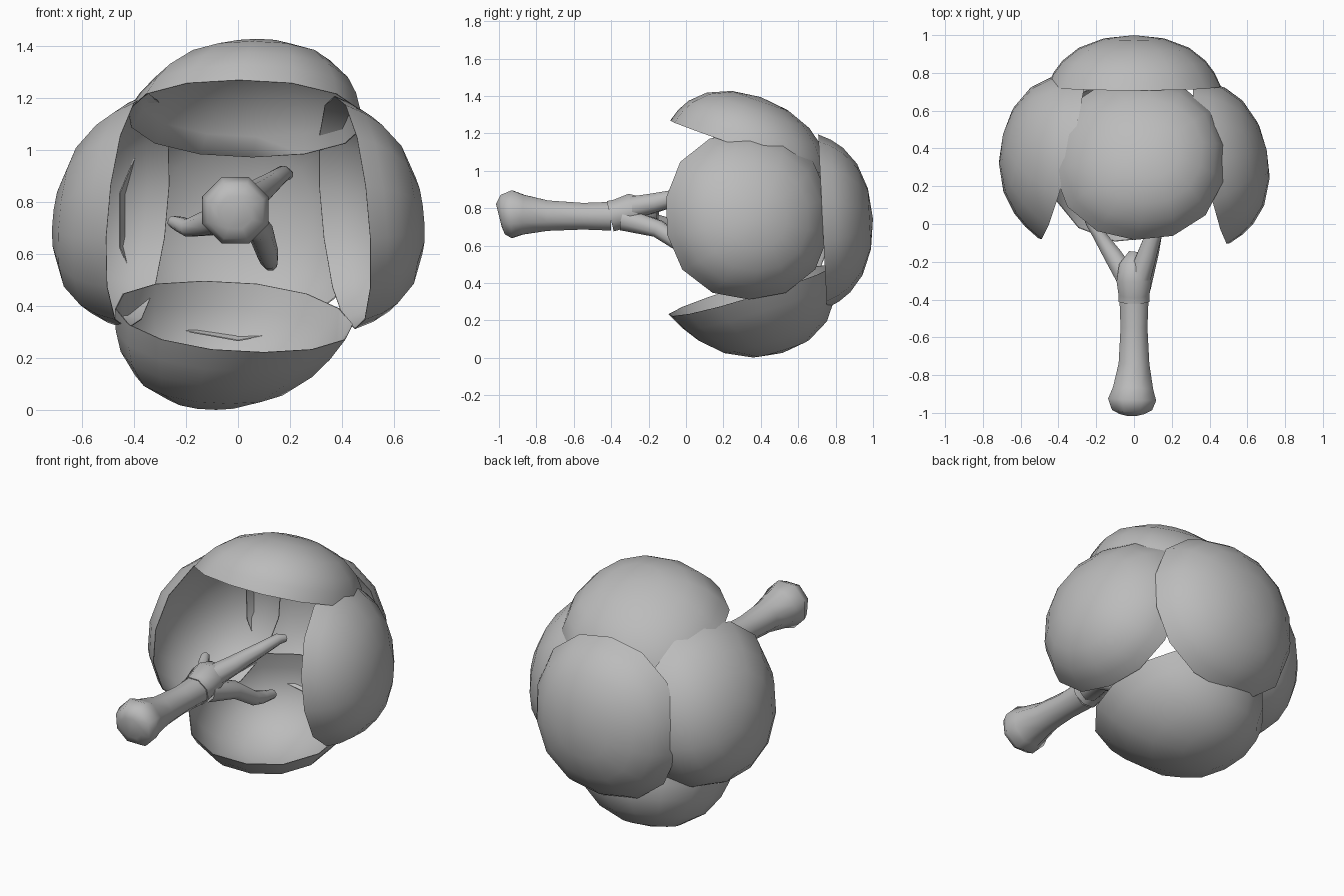
import bpy, bmesh, math
from mathutils import Vector

if "Cube" in bpy.data.objects:
    bpy.data.objects.remove(bpy.data.objects["Cube"])

grey = bpy.data.materials.new("plain_grey")
grey.diffuse_color = (0.5, 0.5, 0.5, 1)
grey.use_nodes = True
grey.node_tree.nodes["Principled BSDF"].inputs["Base Color"].default_value = grey.diffuse_color


def finish(name, bm, angle):
    bmesh.ops.recalc_face_normals(bm, faces=bm.faces)
    me = bpy.data.meshes.new(name)
    bm.to_mesh(me)
    bm.free()
    me.materials.append(grey)
    ob = bpy.data.objects.new(name, me)
    bpy.context.collection.objects.link(ob)
    bpy.ops.object.select_all(action='DESELECT')
    bpy.context.view_layer.objects.active = ob
    ob.select_set(True)
    bpy.ops.object.shade_smooth_by_angle(angle=math.radians(angle))
    return ob


def bridge(bm, rings):
    for a, b in zip(rings, rings[1:]):
        n = len(a)
        for i in range(n):
            bm.faces.new((a[i], a[(i + 1) % n], b[(i + 1) % n], b[i]))


# hollow leaf dome: rim centre, bulge direction, rim radius, height, sideways lean
PROFILE = [(1, 0), (0.93, 0.25), (0.83, 0.48), (0.64, 0.74), (0.35, 0.93)]


def dome(name, centre, axis, radius, height, lean=(0, 0, 0), sides=14, wall=0.004):
    centre, axis, lean = Vector(centre), Vector(axis).normalized(), Vector(lean)
    q = axis.to_track_quat('Z', 'Y')
    bm = bmesh.new()

    def shell(r, h):
        rings = []
        for k, p in PROFILE:
            ring = []
            for i in range(sides):
                a = 2 * math.pi * (i + 0.5) / sides
                c, s = math.cos(a), math.sin(a)
                f = r * k / (abs(c) ** 2.2 + abs(s) ** 2.2) ** (1 / 2.2)
                ring.append(bm.verts.new(
                    centre + q @ Vector((f * c, f * s, h * p)) + lean * p))
            rings.append(ring)
        bridge(bm, rings)
        tip = bm.verts.new(centre + axis * h + lean)
        for i in range(sides):
            bm.faces.new((rings[-1][i], rings[-1][(i + 1) % sides], tip))
        return rings[0]

    outer = shell(radius, height)
    inner = shell(radius - wall, height - wall)
    bridge(bm, [outer, inner])
    return finish(name, bm, 60)


dome("leaf_dome_back", (0, 0.73, 0.73), (0, 1, 0.05), 0.465, 0.27)
dome("leaf_dome_top", (0.03, 0.345, 1.12), (0.02, 0.326, 0.945), 0.455, 0.29, (0.05, -0.04, 0))
dome("leaf_dome_bottom", (-0.015, 0.345, 0.36), (-0.08, 0.29, -0.95), 0.455, 0.35, (-0.09, 0.07, 0))
dome("leaf_dome_right", (0.41, 0.33, 0.76), (0.97, 0.2, 0.09), 0.45, 0.3, (0, 0, -0.04))
dome("leaf_dome_left", (-0.385, 0.355, 0.765), (-0.96, 0.25, 0.09), 0.455, 0.32, (0, 0.04, -0.06))


# tube along a path of (x, y, z, radius), capped at both ends
def tube(name, path, sides=8):
    pts = [Vector(p[:3]) for p in path]
    bm = bmesh.new()
    rings = []
    for j, p in enumerate(pts):
        d = pts[min(j + 1, len(pts) - 1)] - pts[max(j - 1, 0)]
        q = d.to_track_quat('Z', 'X')
        rings.append([bm.verts.new(p + q @ Vector((
            path[j][3] * math.cos(2 * math.pi * (i + 0.5) / sides),
            path[j][3] * math.sin(2 * math.pi * (i + 0.5) / sides), 0)))
            for i in range(sides)])
    bridge(bm, rings)
    bm.faces.new(rings[0][::-1])
    bm.faces.new(rings[-1])
    return finish(name, bm, 75)


# trunk lying along y, flared at the foot
tube("trunk", [(-0.01, -1.0, 0.76, 0.07), (-0.01, -0.98, 0.765, 0.115),
               (-0.01, -0.93, 0.768, 0.138),
               (-0.005, -0.87, 0.765, 0.115), (0, -0.74, 0.76, 0.088),
               (0, -0.55, 0.757, 0.077), (0, -0.4, 0.757, 0.083)])
tube("branch_fork", [(0, -0.405, 0.757, 0.09), (0, -0.37, 0.765, 0.088),
                     (0, -0.3, 0.785, 0.1), (0, -0.22, 0.775, 0.085),
                     (0.01, -0.15, 0.77, 0.04)])
# three branches
tube("branch_upper", [(0.01, -0.34, 0.79, 0.07), (0.07, -0.16, 0.83, 0.055),
                      (0.13, 0.02, 0.875, 0.04), (0.175, 0.13, 0.91, 0.031),
                      (0.195, 0.17, 0.905, 0.02)])
tube("branch_left", [(-0.01, -0.33, 0.76, 0.065), (-0.11, -0.17, 0.72, 0.052),
                     (-0.19, -0.05, 0.7, 0.036), (-0.225, 0.0, 0.715, 0.03),
                     (-0.25, 0.05, 0.725, 0.024)])
tube("branch_lower", [(0.03, -0.33, 0.74, 0.065), (0.085, -0.15, 0.69, 0.05),
                      (0.115, -0.02, 0.6, 0.042), (0.12, 0.06, 0.575, 0.035),
                      (0.125, 0.15, 0.56, 0.026)])
